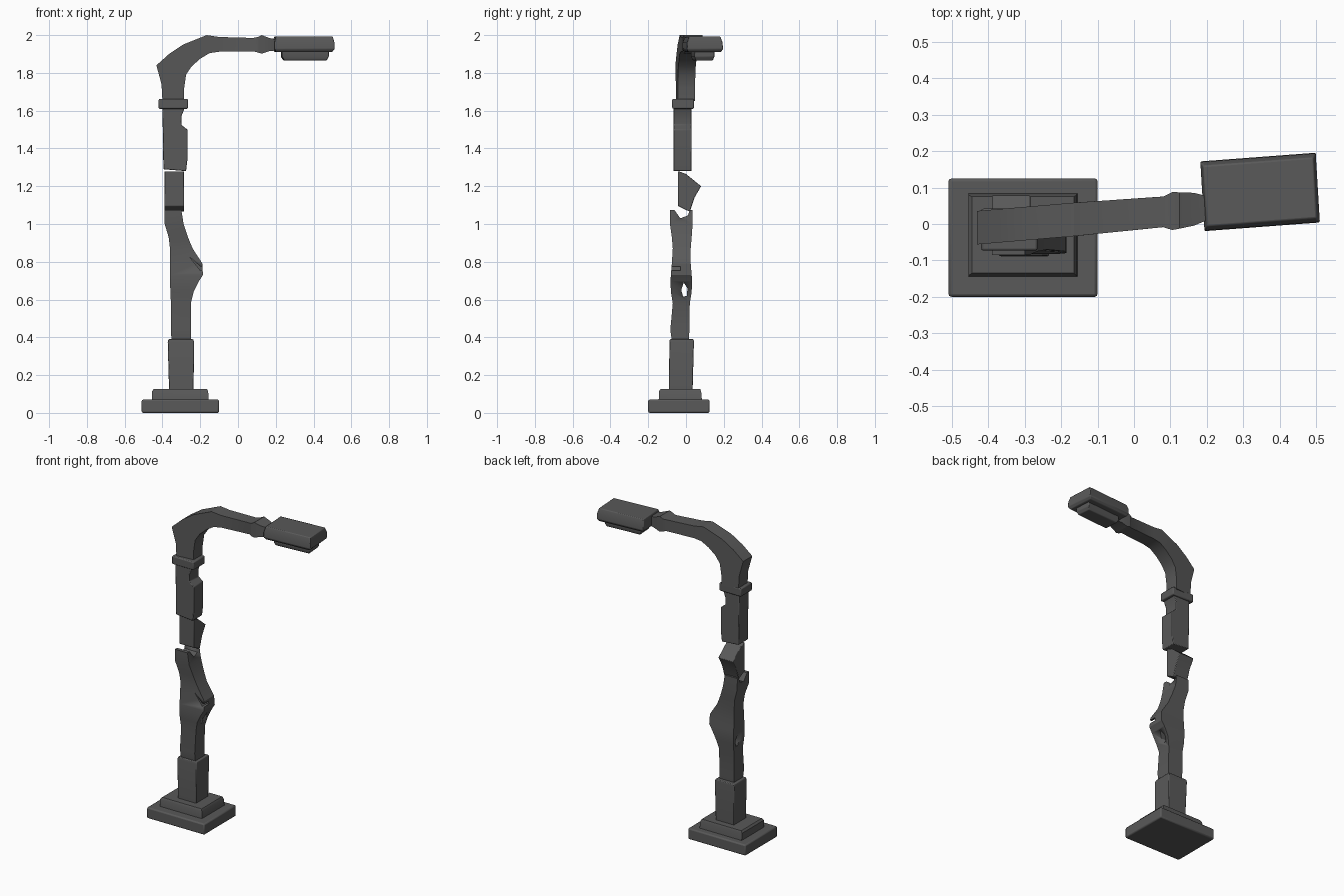
import bpy, bmesh, math
from mathutils import Vector

metal = bpy.data.materials.new("dark_grey_metal")
metal.diffuse_color = (0.1, 0.1, 0.1, 1)


def finish(name, bm, bevel=0.0):
    bmesh.ops.recalc_face_normals(bm, faces=bm.faces)
    me = bpy.data.meshes.new(name)
    bm.to_mesh(me)
    bm.free()
    ob = bpy.data.objects.new(name, me)
    bpy.context.collection.objects.link(ob)
    me.materials.append(metal)
    if bevel:
        m = ob.modifiers.new("bevel", 'BEVEL')
        m.width, m.segments = bevel, 2
    bpy.ops.object.select_all(action='DESELECT')
    bpy.context.view_layer.objects.active = ob
    ob.select_set(True)
    bpy.ops.object.shade_smooth_by_angle(angle=math.radians(30))
    return ob


def loft(name, rows, bevel=0.0):
    """Stack of rectangles: (z, x0, x1, y0, y1)."""
    bm = bmesh.new()
    rings = [[bm.verts.new(p) for p in ((a, c, z), (b, c, z), (b, d, z), (a, d, z))]
             for z, a, b, c, d in rows]
    for r, s in zip(rings, rings[1:]):
        for i in range(4):
            j = (i + 1) % 4
            bm.faces.new((r[i], r[j], s[j], s[i]))
    bm.faces.new(rings[0][::-1])
    bm.faces.new(rings[-1])
    return finish(name, bm, bevel)


def block(name, x0, x1, y0, y1, z0, z1, bevel=0.004):
    return loft(name, [(z0, x0, x1, y0, y1), (z1, x0, x1, y0, y1)], bevel)


def prism(name, pts, offset, bevel=0.0):
    """Flat outline swept along an offset."""
    bm = bmesh.new()
    a = [bm.verts.new(p) for p in pts]
    b = [bm.verts.new(Vector(p) + Vector(offset)) for p in pts]
    bm.faces.new(a)
    bm.faces.new(b[::-1])
    for i in range(len(a)):
        j = (i + 1) % len(a)
        bm.faces.new((a[i], a[j], b[j], b[i]))
    return finish(name, bm, bevel)


def cut(target, name, pts, offset):
    c = prism(name, pts, offset)
    c.hide_render = True
    c.hide_set(True)
    m = target.modifiers.new(name, 'BOOLEAN')
    m.operation, m.object, m.solver = 'DIFFERENCE', c, 'EXACT'


# Stepped foot
block("base_plate", -0.51, -0.10, -0.20, 0.125, 0, 0.07, 0.008)
loft("base_step", [(0.06, -0.455, -0.155, -0.145, 0.085), (0.115, -0.455, -0.158, -0.142, 0.08),
                   (0.127, -0.445, -0.165, -0.135, 0.075)])
loft("pole_socket", [(0.12, -0.365, -0.235, -0.09, 0.035), (0.375, -0.372, -0.233, -0.088, 0.042),
                     (0.39, -0.368, -0.236, -0.085, 0.04)], 0.004)

# Lower pole with torn bulge on the right side
lower = loft("lower_pole", [
    (0.38, -0.352, -0.25, -0.075, 0.015), (0.44, -0.355, -0.25, -0.083, 0.018),
    (0.58, -0.355, -0.25, -0.07, 0.02), (0.64, -0.358, -0.235, -0.08, 0.03),
    (0.70, -0.36, -0.205, -0.082, 0.032), (0.73, -0.36, -0.186, -0.08, 0.03),
    (0.79, -0.36, -0.188, -0.075, 0.025), (0.87, -0.36, -0.24, -0.07, 0.025),
    (0.93, -0.367, -0.265, -0.075, 0.03), (1.00, -0.388, -0.288, -0.085, 0.035),
    (1.075, -0.39, -0.30, -0.085, 0.035)])
cut(lower, "hole_cutter", [(-0.6, -0.025, 0.65), (-0.6, -0.012, 0.69), (-0.6, 0.008, 0.66),
                           (-0.6, 0.004, 0.62), (-0.6, -0.015, 0.615)], (0.6, 0, 0))
cut(lower, "notch_cutter", [(-0.6, -0.08, 1.10), (-0.6, -0.03, 1.03), (-0.6, 0.01, 1.045),
                            (-0.6, 0.03, 1.10)], (0.6, 0, 0))
cut(lower, "tear_cutter", [(-0.26, -0.2, 0.83), (-0.20, -0.2, 0.755), (-0.1, -0.2, 0.75),
                           (-0.1, -0.2, 0.78), (-0.20, -0.2, 0.775)], (0, 0.17, 0))

# Wedge-shaped broken piece in the middle
prism("middle_fragment", [(-0.39, -0.042, 1.28), (-0.39, 0.0, 1.265), (-0.39, 0.08, 1.20),
                          (-0.39, 0.045, 1.14), (-0.39, 0.02, 1.065), (-0.39, -0.042, 1.095)],
      (0.105, 0, 0), 0.004)

# Upper pole with stepped right edge
upper = prism("upper_pole", [(-0.395, -0.067, 1.29), (-0.275, -0.067, 1.28), (-0.268, -0.067, 1.34),
                             (-0.268, -0.067, 1.50), (-0.30, -0.067, 1.525), (-0.30, -0.067, 1.57),
                             (-0.28, -0.067, 1.62), (-0.40, -0.067, 1.62)], (0, 0.097, 0), 0.004)
block("pole_collar", -0.42, -0.265, -0.073, 0.042, 1.61, 1.662, 0.006)

# Curved neck and arm, turned slightly to the back
outer = [(-0.40, 1.65), (-0.405, 1.74), (-0.432, 1.84), (-0.365, 1.90), (-0.29, 1.95),
         (-0.165, 2.0), (-0.10, 1.99), (0.08, 1.985), (0.105, 1.99), (0.125, 2.0), (0.165, 1.985), (0.21, 1.975)]
inner = [(-0.285, 1.65), (-0.285, 1.72), (-0.275, 1.79), (-0.245, 1.835), (-0.20, 1.875),
         (-0.15, 1.905), (-0.10, 1.912), (0.09, 1.912), (0.105, 1.908), (0.125, 1.902), (0.165, 1.915), (0.21, 1.92)]
half = [0.046] * 6 + [0.045, 0.042, 0.052, 0.05, 0.045, 0.03]
bm = bmesh.new()
rings = []
for (ox, oz), (ix, iz), h in zip(outer, inner, half):
    o, n = -0.01 + 0.085 * (ox + 0.43), -0.01 + 0.085 * (ix + 0.43)
    rings.append([bm.verts.new(p) for p in ((ox, o - h, oz), (ox, o + h, oz),
                                            (ix, n + h, iz), (ix, n - h, iz))])
for r, s in zip(rings, rings[1:]):
    for i in range(4):
        j = (i + 1) % 4
        bm.faces.new((r[i], r[j], s[j], s[i]))
bm.faces.new(rings[0])
bm.faces.new(rings[-1])
finish("curved_arm", bm)


def tilted(name, x0, x1, rows):
    """Lamp parts: (z, inset, half width) layers along the arm's direction."""
    ob = loft(name, [(z, x0 + i, x1 - i, -w, w) for z, i, w in rows], 0.004)
    for v in ob.data.vertices:
        x, y = v.co.x, v.co.y
        v.co.x, v.co.y = x - 0.06 * y, y + 0.088 + 0.075 * (x - 0.345)


# Lamp head and light panel beneath
tilted("lamp_head", 0.188, 0.505, [(1.91, 0.012, 0.085), (1.925, 0.0, 0.096),
                                   (1.96, 0.0, 0.094), (1.992, 0.008, 0.083)])
tilted("light_panel", 0.23, 0.478, [(1.866, 0.012, 0.045), (1.885, 0.0, 0.052), (1.915, 0.0, 0.052)])
